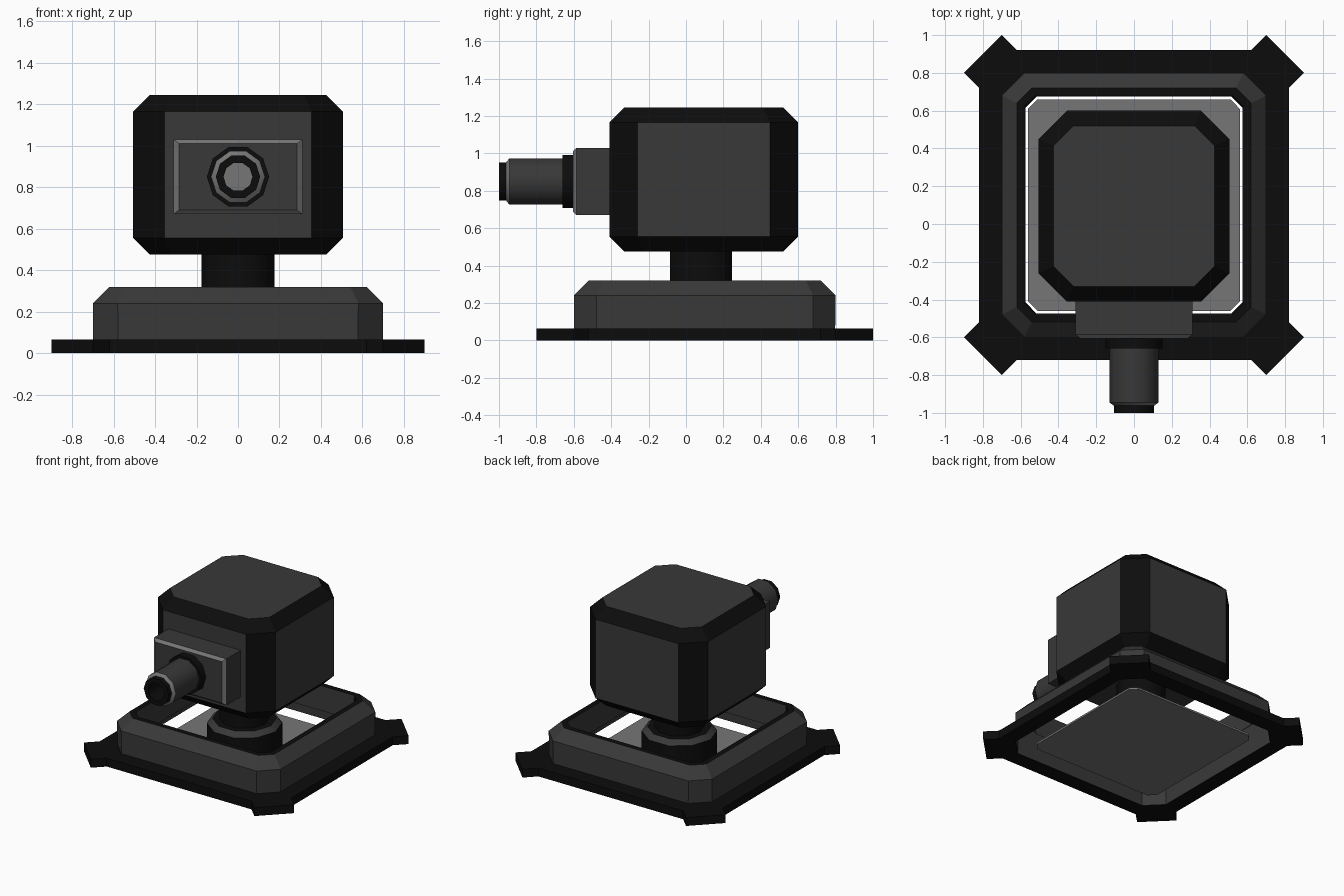
import bpy
import math

cube = bpy.data.objects.get("Cube")
if cube:
    bpy.data.objects.remove(cube, do_unlink=True)


def make_material(name, value):
    m = bpy.data.materials.new(name)
    m.use_nodes = True
    colour = (value, value, value, 1)
    m.diffuse_color = colour
    m.node_tree.nodes["Principled BSDF"].inputs["Base Color"].default_value = colour
    return m


MATERIALS = [make_material("black", 0.0038),
             make_material("dark grey", 0.04),
             make_material("light grey", 0.18)]
BLACK, GREY, LIGHT = range(3)


def four_fold(corner, z):
    """Repeat one corner's points around the z axis."""
    loop = []
    for _ in range(4):
        loop += [(x, y, z) for x, y in corner]
        corner = [(-y, x) for x, y in corner]
    return loop


def octagon(half, cut, z):
    return four_fold([(half, half - cut), (half - cut, half)], z)


def circle(radius, z, sides=10):
    steps = [2 * math.pi * i / sides for i in range(sides)]
    return [(radius * math.cos(a), radius * math.sin(a), z) for a in steps]


def rectangle(hx, hy, z):
    return [(hx, -hy, z), (hx, hy, z), (-hx, hy, z), (-hx, -hy, z)]


def loft(name, loops, bands, bottom=None, top=None, location=(0, 0, 0),
         forward=False, smooth=False, closed=False):
    """Skin the loops; bands holds a colour, or a colour rule, per strip."""
    n = len(loops[0])
    verts = [p for loop in loops for p in loop]
    faces, colours = [], []
    for b, band in enumerate(bands):
        low, high = b * n, ((b + 1) % len(loops)) * n
        for i in range(n):
            j = (i + 1) % n
            faces.append((low + i, low + j, high + j, high + i))
            colours.append(band(i) if callable(band) else band)
    if bottom is not None:
        faces.append(tuple(reversed(range(n))))
        colours.append(bottom)
    if top is not None:
        faces.append(tuple(range(len(verts) - n, len(verts))))
        colours.append(top)
    mesh = bpy.data.meshes.new(name)
    mesh.from_pydata(verts, [], faces)
    for m in MATERIALS:
        mesh.materials.append(m)
    for face, colour in zip(mesh.polygons, colours):
        face.material_index = colour
    obj = bpy.data.objects.new(name, mesh)
    bpy.context.collection.objects.link(obj)
    obj.location = location
    if forward:  # local z points to the front
        obj.rotation_euler = (math.pi / 2, 0, 0)
    if smooth:
        bpy.ops.object.select_all(action='DESELECT')
        obj.select_set(True)
        bpy.context.view_layer.objects.active = obj
        bpy.ops.object.shade_smooth_by_angle(angle=math.radians(40))
    return obj


def panel_rule(i):
    """Straight sides are grey, cut corners black."""
    return GREY if i % 2 else BLACK


CENTRE = (0, 0.1, 0)

# Ground frame with a pointed tab at each corner
outer = [(0.82, 0.62), (0.90, 0.70), (0.70, 0.90), (0.62, 0.82)]
inner = [(0.70, 0.58), (0.66, 0.62), (0.62, 0.66), (0.58, 0.70)]
loft("ground_frame",
     [four_fold(outer, 0), four_fold(outer, 0.065),
      four_fold(inner, 0.065), four_fold(inner, 0)],
     [BLACK] * 4, location=CENTRE)

# Hollow raised rim with a sloped shoulder and short inner lip
loft("base_rim",
     [octagon(0.697, 0.12, 0.005), octagon(0.70, 0.12, 0.24),
      octagon(0.62, 0.08, 0.32), octagon(0.58, 0.06, 0.32),
      octagon(0.575, 0.06, 0.13)],
     [GREY, GREY, BLACK, panel_rule], location=CENTRE)

# Floor plate inside the rim
loft("floor_plate", [octagon(0.56, 0.05, 0), octagon(0.56, 0.05, 0.015)],
     [LIGHT], LIGHT, LIGHT, location=CENTRE)

# Swivel drum and neck
PIVOT = (0, 0.08, 0)
loft("swivel_drum", [circle(0.265, 0.01), circle(0.265, 0.2), circle(0.225, 0.235)],
     [BLACK, GREY], BLACK, BLACK, location=PIVOT, smooth=True)
loft("neck", [circle(0.175, 0.2), circle(0.175, 0.49)],
     [BLACK], BLACK, BLACK, location=PIVOT, smooth=True)

# Head with bevelled black edges and grey panels
loft("head",
     [octagon(0.425, 0.105, 0.475), octagon(0.505, 0.15, 0.555),
      octagon(0.505, 0.15, 1.165), octagon(0.425, 0.105, 1.245)],
     [BLACK, panel_rule, BLACK], GREY, GREY, location=(0, 0.095, 0))

# Barrel mount block with a light bevel
FRONT = (0, 0, 0.85)
loft("barrel_mount",
     [rectangle(0.31, 0.18, 0.39), rectangle(0.31, 0.18, 0.585),
      rectangle(0.285, 0.16, 0.605)],
     [GREY, LIGHT], GREY, GREY, location=FRONT, forward=True)

# Collar and hollow barrel
loft("barrel_collar", [circle(0.15, 0.6), circle(0.15, 0.66)],
     [BLACK], BLACK, BLACK, location=FRONT, forward=True, smooth=True)
loft("barrel",
     [circle(0.13, 0.65), circle(0.13, 0.945), circle(0.107, 0.962),
      circle(0.107, 1.0), circle(0.07, 1.0), circle(0.07, 0.85)],
     [GREY, LIGHT, BLACK, BLACK, BLACK], GREY, LIGHT,
     location=FRONT, forward=True, smooth=True)
